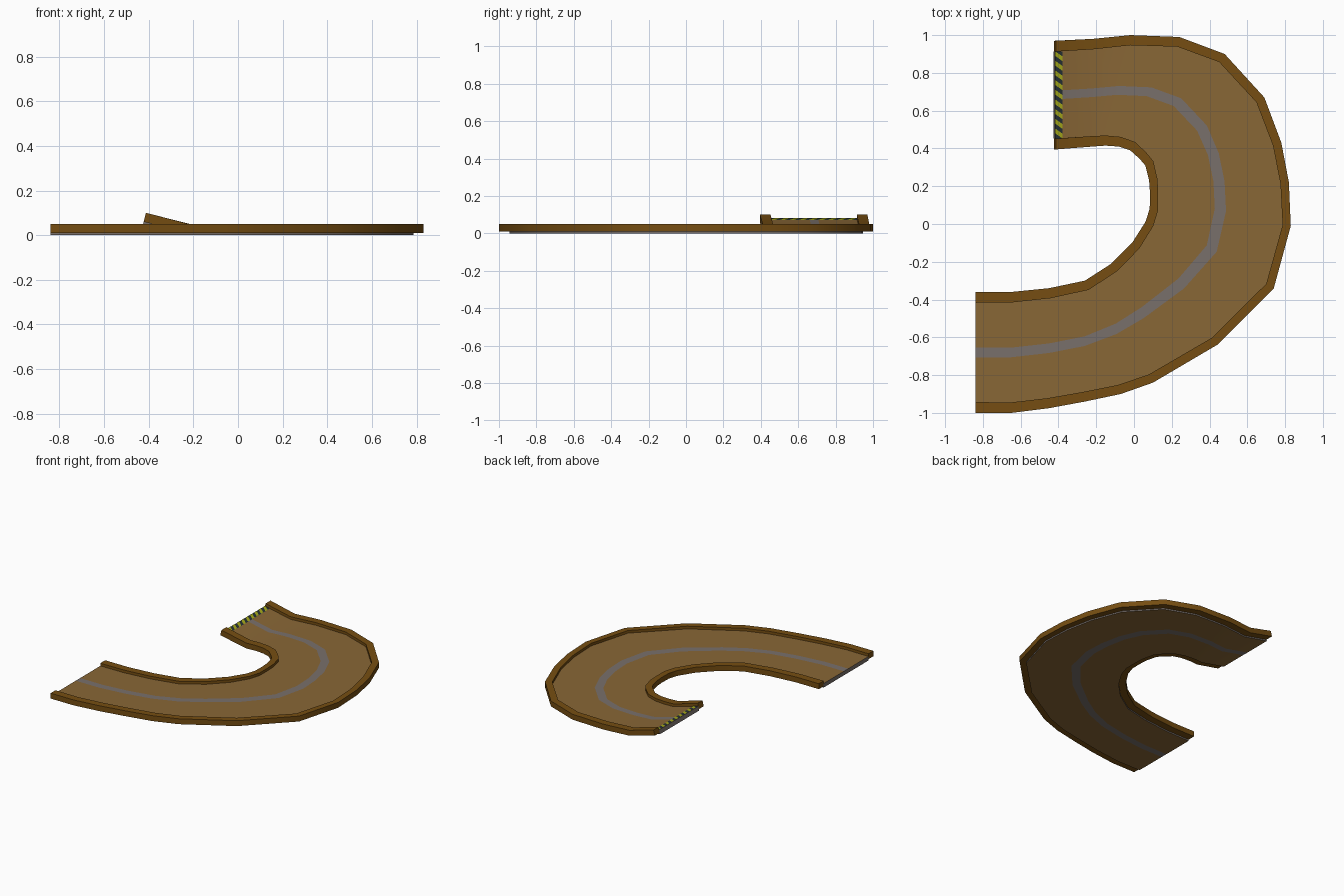
import bpy
from mathutils import Vector

if "Cube" in bpy.data.objects:
    bpy.data.objects.remove(bpy.data.objects["Cube"])

# Plan outlines of the curve, station by station (start -> ramp end)
OUTER = [(-.84, -1), (-.65, -1), (-.45, -.975), (-.26, -.94), (-.07, -.90), (.1, -.84),
         (.44, -.64), (.74, -.34), (.83, -.01), (.82, .22), (.78, .43), (.69, .67),
         (.48, .90), (.24, .99), (-.02, 1), (-.22, .98), (-.425, .97)]
INNER = [(-.84, -.36), (-.65, -.36), (-.45, -.34), (-.26, -.30), (-.12, -.21), (-.01, -.10),
         (.06, .01), (.083, .08), (.085, .16), (.08, .23), (.06, .31), (.03, .345),
         (-.02, .39), (-.08, .41), (-.15, .415), (-.22, .41), (-.425, .395)]
N = len(OUTER)
SLAB_TOP, WALL_LOW, WALL_TOP = .03, .01, .05
RISE, TILT = .05, .25


def mat(name, rgb):
    m = bpy.data.materials.new(name)
    m.diffuse_color = (*rgb, 1)
    m.use_nodes = True
    m.node_tree.nodes["Principled BSDF"].inputs["Base Color"].default_value = m.diffuse_color
    return m


ROAD = mat("road_brown", (.25, .135, .037))
WALL = mat("kerb_brown", (.18, .076, .006))
GREY = mat("line_grey", (.19, .16, .145))
YELLOW = mat("warning_yellow", (.38, .40, .01))
DARK = mat("warning_dark", (.02, .03, .035))


def build(name, verts, faces, mats, ids=None, smooth=True):
    me = bpy.data.meshes.new(name)
    me.from_pydata(verts, [], faces)
    for m in mats:
        me.materials.append(m)
    for p, i in zip(me.polygons, ids or [0] * len(faces)):
        p.material_index = i
    ob = bpy.data.objects.new(name, me)
    bpy.context.collection.objects.link(ob)
    bpy.ops.object.select_all(action='DESELECT')
    ob.select_set(True)
    bpy.context.view_layer.objects.active = ob
    bpy.ops.object.mode_set(mode='EDIT')
    bpy.ops.mesh.select_all(action='SELECT')
    bpy.ops.mesh.normals_make_consistent(inside=False)
    bpy.ops.object.mode_set(mode='OBJECT')
    if smooth:
        bpy.ops.object.shade_smooth_by_angle(angle=.6)
    return ob


def offset(path, side):
    # mitred offset to the left (+1) or right (-1); kerb is wider at both ends
    pts = [Vector(p) for p in path]
    out = []
    for i, p in enumerate(pts):
        w = .043 + .014 * abs(2 * i / (N - 1) - 1)
        if i in (0, N - 1):
            n = Vector((0, 1 if i == 0 else -1))
        else:
            a, b = (p - pts[i - 1]).normalized(), (pts[i + 1] - p).normalized()
            n = Vector((-(a + b).y, (a + b).x)).normalized()
            n /= n.dot(Vector((-a.y, a.x)))
        out.append(p + n * w * side)
    return out


def place(i, p, z):
    # the last station is lifted and tilted to form the ramp
    if i == N - 1:
        return (p[0] + z * TILT, p[1], z + RISE)
    return (p[0], p[1], z)


def loft(rings):
    k = len(rings[0])
    verts = [v for r in rings for v in r]
    faces = [(i * k + j, i * k + (j + 1) % k, (i + 1) * k + (j + 1) % k, (i + 1) * k + j)
             for i in range(len(rings) - 1) for j in range(k)]
    last = (len(rings) - 1) * k
    return verts, faces, last


road_out, road_in = offset(OUTER, 1), offset(INNER, -1)

# Raised kerbs on both sides
for name, a, b in (("outer_kerb", OUTER, road_out), ("inner_kerb", INNER, road_in)):
    v, f, last = loft([[place(i, a[i], WALL_LOW), place(i, b[i], WALL_LOW),
                        place(i, b[i], WALL_TOP), place(i, a[i], WALL_TOP)] for i in range(N)])
    f += [(0, 1, 2, 3), tuple(last + j for j in range(4))]
    build(name, v, f, [WALL])

# Road slab with a centre line on both faces and grey edges
rings = []
for i in range(N):
    o, n = Vector(OUTER[i]), Vector(INNER[i])
    across = [road_in[i], n.lerp(o, .46), n.lerp(o, .54), road_out[i]]
    rings.append([place(i, p, SLAB_TOP) for p in across] +
                 [place(i, p, 0) for p in reversed(across)])
v, f, last = loft(rings)
ids = [0, 1, 0, 1, 0, 1, 0, 1] * (N - 1)
for s in (0, last):
    for j in range(3):
        f.append((s + j, s + j + 1, s + 6 - j, s + 7 - j))
        ids.append(1)
build("road_slab", v, f, [ROAD, GREY], ids)

# Striped warning strip across the lip of the ramp
X0, X1 = -.417, -.378
Y0, Y1 = road_in[-1].y, road_out[-1].y


def lip(x, y, up):
    return (x, y, SLAB_TOP + RISE - (x - X0) * TILT + up)


v = [lip(X0, Y0, .001), lip(X1, Y0, .001), lip(X1, Y1, .001), lip(X0, Y1, .001)]
f, ids = [(0, 1, 2, 3)], [0]
COUNT, SLANT = 9, .028
pitch = (Y1 - Y0) / COUNT
for k in range(COUNT):
    y = Y0 + k * pitch
    top = min(y + SLANT + pitch * .5, Y1)
    s = len(v)
    v += [lip(X0, y + SLANT, .002), lip(X1, y, .002),
          lip(X1, y + pitch * .5, .002), lip(X0, top, .002)]
    f.append((s, s + 1, s + 2, s + 3))
    ids.append(1)
build("warning_strip", v, f, [DARK, YELLOW], ids, smooth=False)
